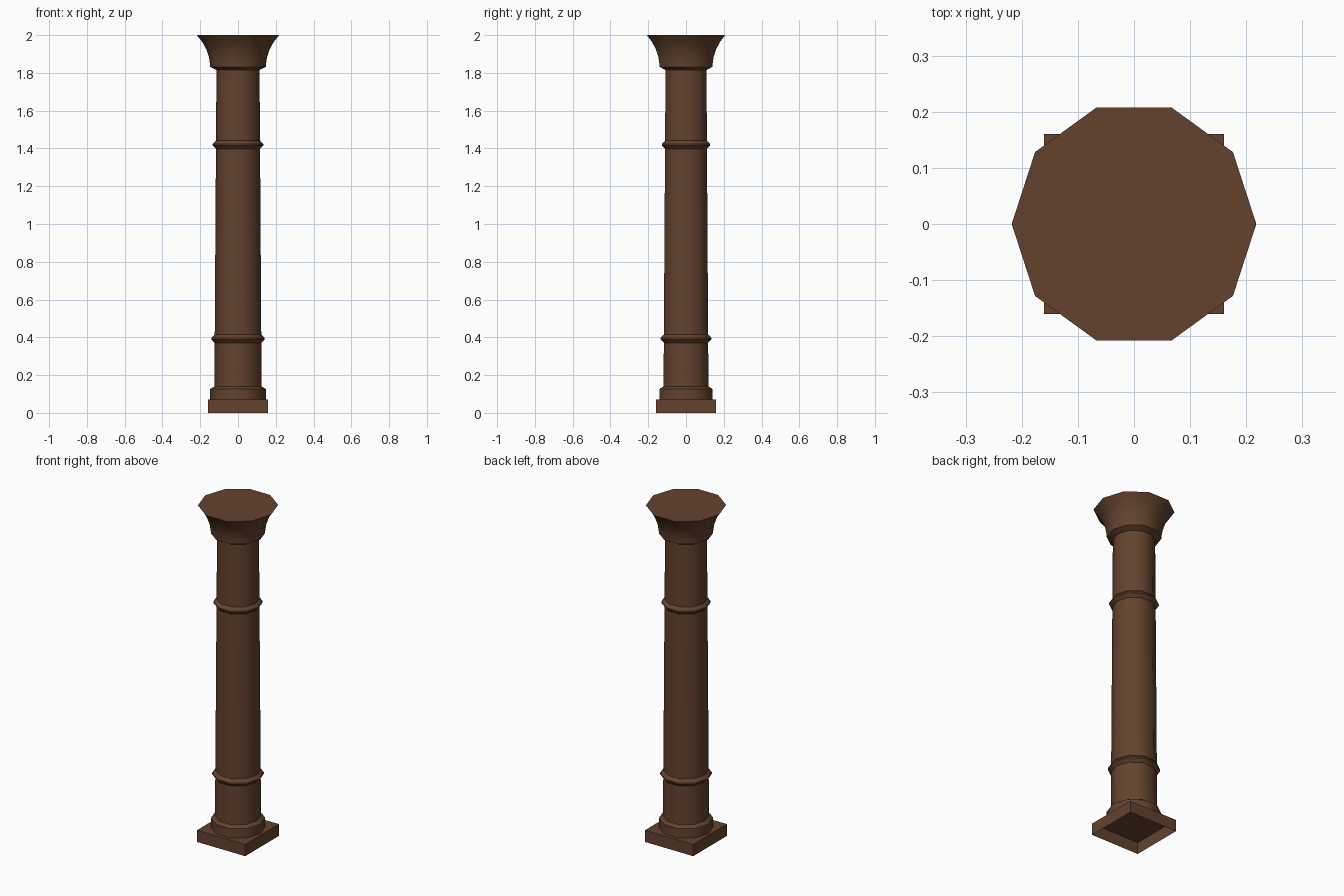
import bpy, bmesh, math

if "Cube" in bpy.data.objects:
    bpy.data.objects.remove(bpy.data.objects["Cube"])

SIDES = 10
wood = bpy.data.materials.new("dark brown wood")
wood.diffuse_color = (0.125, 0.055, 0.027, 1)
wood.use_nodes = True
wood.node_tree.nodes["Principled BSDF"].inputs["Base Color"].default_value = wood.diffuse_color


def finish(name, bm, smooth):
    mesh = bpy.data.meshes.new(name)
    bm.normal_update()
    bm.to_mesh(mesh)
    bm.free()
    mesh.materials.append(wood)
    ob = bpy.data.objects.new(name, mesh)
    bpy.context.collection.objects.link(ob)
    if smooth:
        bpy.ops.object.select_all(action='DESELECT')
        ob.select_set(True)
        bpy.context.view_layer.objects.active = ob
        bpy.ops.object.shade_smooth_by_angle(angle=math.radians(38))
    return ob


def lathe(name, profile, cap_top=False):
    """Turn (radius, height) points, bottom to top, into a ten-sided part."""
    bm = bmesh.new()
    rings = [[bm.verts.new((r * math.cos(math.tau * i / SIDES),
                            r * math.sin(math.tau * i / SIDES), z))
              for i in range(SIDES)] for r, z in profile]
    for a, b in zip(rings, rings[1:]):
        for i in range(SIDES):
            j = (i + 1) % SIDES
            bm.faces.new((a[i], a[j], b[j], b[i]))
    if cap_top:
        bm.faces.new(rings[-1])
    return finish(name, bm, True)


def shaft_radius(z):
    return 0.125 - 0.011 * (z - 0.14) / 1.68


# square plinth, open underneath
bm = bmesh.new()
bmesh.ops.create_cube(bm, size=1)
for v in bm.verts:
    v.co = (v.co.x * 0.32, v.co.y * 0.32, (v.co.z + 0.5) * 0.07)
bm.normal_update()
bmesh.ops.delete(bm, geom=[f for f in bm.faces if f.normal.z < -0.5], context='FACES')
finish("plinth", bm, False)

# round foot with a chamfered top
lathe("foot", [(0.147, 0.07), (0.147, 0.127), (shaft_radius(0.14), 0.14)])

# tapering shaft
lathe("shaft", [(shaft_radius(z), z) for z in (0.14, 1.815)])

# two ring mouldings
for name, z, bulge in (("lower_ring", 0.393, 0.141), ("upper_ring", 1.42, 0.134)):
    lathe(name, [(shaft_radius(z), z - 0.022), (bulge, z - 0.004),
                 (bulge, z + 0.004), (shaft_radius(z), z + 0.022)])

# flared capital
lathe("capital", [(shaft_radius(1.815), 1.815), (0.147, 1.832), (0.148, 1.845),
                  (0.154, 1.885), (0.168, 1.925), (0.188, 1.962),
                  (0.218, 2.0)], cap_top=True)
